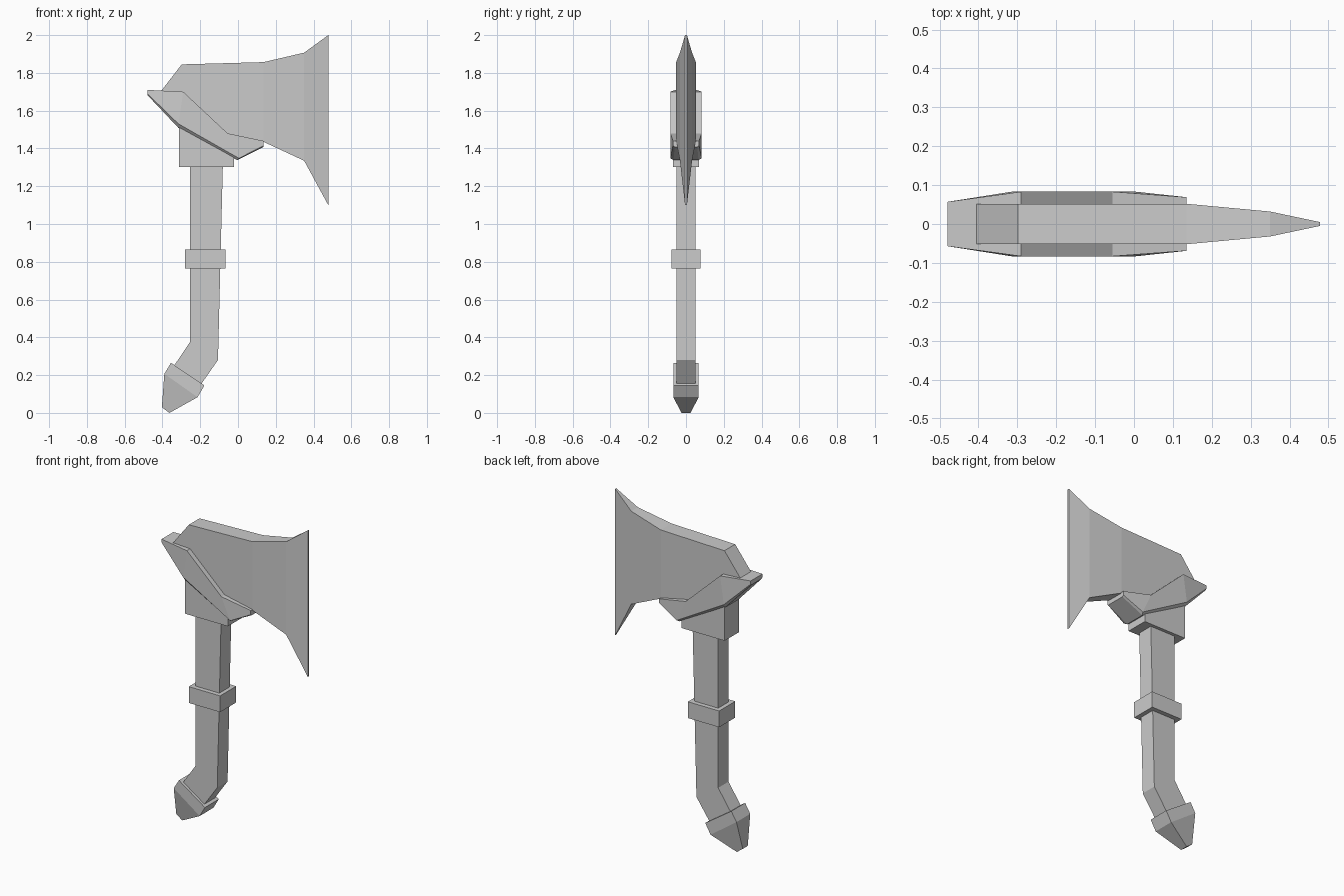
import bpy, bmesh


def loft(name, sections):
    """Each section: a list of (x, z, half_y) points, mirrored in y into a closed loop."""
    bm = bmesh.new()
    rings = []
    for sec in sections:
        pts = [(x, -t, z) for x, z, t in sec] + [(x, t, z) for x, z, t in reversed(sec)]
        rings.append([bm.verts.new(p) for p in pts])
    n = len(rings[0])
    for a, b in zip(rings, rings[1:]):
        for i in range(n):
            j = (i + 1) % n
            bm.faces.new((a[i], a[j], b[j], b[i]))
    bm.faces.new(rings[0])
    bm.faces.new(rings[-1])
    bmesh.ops.recalc_face_normals(bm, faces=bm.faces)
    mesh = bpy.data.meshes.new(name)
    bm.to_mesh(mesh)
    bm.free()
    obj = bpy.data.objects.new(name, mesh)
    bpy.context.collection.objects.link(obj)
    return obj


def strip(name, rows):
    """Rows of (point a, point b, half thickness)."""
    return loft(name, [[(*a, t), (*b, t)] for a, b, t in rows])


# Blade: thick at the back, thinning to the flared cutting edge
strip("blade", [
    ((-0.41, 1.70), (-0.37, 1.62), 0.052),
    ((-0.298, 1.845), (-0.27, 1.52), 0.052),
    ((0.135, 1.857), (0.135, 1.435), 0.052),
    ((0.35, 1.907), (0.35, 1.335), 0.032),
    ((0.478, 2.0), (0.478, 1.10), 0.005),
])

# Guard: zigzag bracket around the blade, with a chamfered underside
loft("guard", [
    [(-0.48, 1.71, 0.057), (-0.48, 1.69, 0.057), (-0.48, 1.683, 0.05)],
    [(-0.29, 1.70, 0.083), (-0.315, 1.53, 0.083), (-0.315, 1.508, 0.066)],
    [(-0.055, 1.48, 0.083), (0.005, 1.348, 0.083), (-0.005, 1.338, 0.066)],
    [(0.135, 1.44, 0.069), (0.135, 1.415, 0.069), (0.135, 1.408, 0.06)],
])

# Socket under the guard
strip("socket", [
    ((-0.312, 1.302), (-0.02, 1.302), 0.07),
    ((-0.312, 1.53), (-0.02, 1.37), 0.07),
])

# Handle with its bent lower end
strip("handle", [
    ((-0.254, 1.32), (-0.08, 1.32), 0.05),
    ((-0.254, 0.375), (-0.106, 0.28), 0.05),
    ((-0.345, 0.24), (-0.20, 0.145), 0.05),
])

# Ring around the grip
strip("grip_ring", [
    ((-0.28, 0.765), (-0.067, 0.765), 0.078),
    ((-0.28, 0.865), (-0.067, 0.865), 0.078),
])

# Tapered pommel
strip("pommel", [
    ((-0.355, 0.265), (-0.178, 0.145), 0.067),
    ((-0.39, 0.207), (-0.214, 0.083), 0.067),
    ((-0.403, 0.03), (-0.363, 0.0), 0.024),
])
